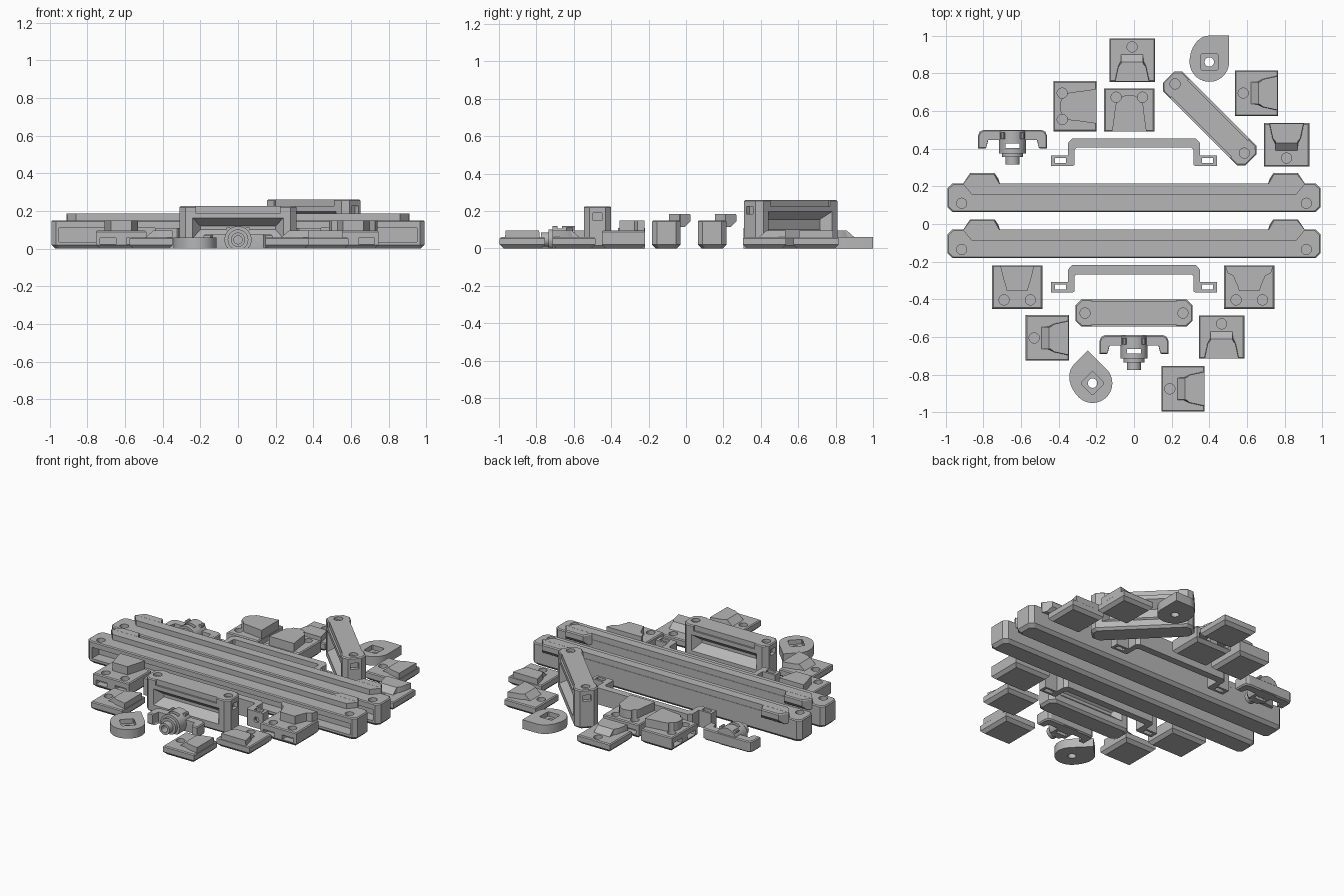
import bpy, bmesh, math
from mathutils import Matrix, Vector

if "Cube" in bpy.data.objects:
    bpy.data.objects.remove(bpy.data.objects["Cube"])

grey = bpy.data.materials.new("mid grey")
grey.diffuse_color = (0.47, 0.47, 0.47, 1)
grey.use_nodes = True
grey.node_tree.nodes["Principled BSDF"].inputs["Base Color"].default_value = grey.diffuse_color
TO_Y = Matrix.Rotation(math.pi / 2, 4, 'X')      # local z becomes -y
TURN = Matrix.Rotation(math.pi, 4, 'Z')


def circle(r, x=0, y=0, n=28, a0=0, a1=360, ry=None):
    full = abs(a1 - a0) == 360
    m = n if full else n - 1
    return [(x + r * math.cos(math.radians(a0 + (a1 - a0) * i / m)),
             y + (ry or r) * math.sin(math.radians(a0 + (a1 - a0) * i / m))) for i in range(n)]


def rect(x0, x1, y0, y1, c=0):
    if not c:
        return [(x0, y0), (x1, y0), (x1, y1), (x0, y1)]
    return [(x0 + c, y0), (x1 - c, y0), (x1, y0 + c), (x1, y1 - c),
            (x1 - c, y1), (x0 + c, y1), (x0, y1 - c), (x0, y0 + c)]


def mirror(half):
    """Closes a right-hand half outline with its mirror image."""
    return half + [(-x, y) for x, y in reversed(half)]


def loft(rings, m=Matrix()):
    """Solid through rings of (outline, height)."""
    return rings, m


def prism(pts, z0, z1, m=Matrix()):
    return loft([(pts, z0), (pts, z1)], m)


def inset(pts, d):
    """Shrinks an outline towards its middle by about d."""
    xs, ys = [p[0] for p in pts], [p[1] for p in pts]
    cx, cy = (min(xs) + max(xs)) / 2, (min(ys) + max(ys)) / 2
    sx, sy = 1 - 2 * d / (max(xs) - min(xs)), 1 - 2 * d / (max(ys) - min(ys))
    return [(cx + (x - cx) * sx, cy + (y - cy) * sy) for x, y in pts]


def chamfered(pts, z1, bottom=0.02, top=0.006):
    return loft([(inset(pts, bottom), 0), (pts, bottom), (pts, z1 - top), (inset(pts, top), z1)])


def to_mesh(solids, floor=False):
    bm = bmesh.new()
    for rings, m in solids:
        loops = [[bm.verts.new(m @ Vector((x, y, z))) for x, y in pts] for pts, z in rings]
        faces = [bm.faces.new(loops[0][::-1]), bm.faces.new(loops[-1])]
        n = len(loops[0])
        for a, b in zip(loops, loops[1:]):
            faces += [bm.faces.new((a[i], a[(i + 1) % n], b[(i + 1) % n], b[i])) for i in range(n)]
        bmesh.ops.recalc_face_normals(bm, faces=faces)
    if floor:
        for v in bm.verts:
            v.co.z = max(v.co.z, 0)
    me = bpy.data.meshes.new("part")
    bm.to_mesh(me)
    bm.free()
    return me


def part(name, solids, cuts, x, y, angle=0):
    ob = bpy.data.objects.new(name, to_mesh(solids, True))
    bpy.context.collection.objects.link(ob)
    cutter = bpy.data.objects.new("cutter", to_mesh(cuts))
    bpy.context.collection.objects.link(cutter)
    cutter.hide_render = True
    mod = ob.modifiers.new("cut", 'BOOLEAN')
    mod.operation, mod.solver, mod.object, mod.use_self = 'DIFFERENCE', 'EXACT', cutter, True
    bpy.context.view_layer.update()
    me = bpy.data.meshes.new_from_object(ob.evaluated_get(bpy.context.evaluated_depsgraph_get()))
    ob.modifiers.clear()
    ob.data = me
    bpy.data.objects.remove(cutter)
    me.materials.clear()
    me.materials.append(grey)
    for p in me.polygons:
        p.use_smooth = True
        p.material_index = 0
    me.set_sharp_from_angle(angle=math.radians(25))
    ob.location = (x, y, 0)
    ob.rotation_euler.z = math.radians(angle)


# Long rails: grooved body, raised ridge and two hooked tabs
def rail(name, y):
    body = rect(-0.99, 0.99, -0.076, 0.076, 0.025)
    ridge = mirror([(0.86, 0.015), (0.91, 0.075)])
    solids = [chamfered(body, 0.15), prism(ridge, 0.14, 0.185)]
    for s in (-1, 1):
        tab = [(s * 0.91, 0.07), (s * 0.87, 0.13), (s * 0.74, 0.13), (s * 0.71, 0.07)]
        low = [(s * 0.91, 0.07), (s * 0.89, 0.10), (s * 0.72, 0.10), (s * 0.71, 0.07)]
        solids.append(loft([(low, 0.115), (tab, 0.145), (tab, 0.178), (inset(tab, 0.006), 0.185)]))
    cuts = [prism(rect(-0.95, 0.95, 0.035, 0.11), 0.0, 0.12, TO_Y)]
    cuts += [prism(circle(0.027, s * 0.915, -0.03), 0.125, 0.25) for s in (-1, 1)]
    part(name, solids, cuts, 0, y)


rail("rear_rail", 0.14)
rail("front_rail", -0.105)


# Grip bars: tall bars with a tapered pocket on both long sides
def grip(name, h, x, y, angle):
    body = rect(-0.31, 0.31, -0.0725, 0.0725, 0.03)
    top = h - 0.06
    cuts = []
    for m in (Matrix(), TURN):
        cuts.append(loft([(rect(-0.2, 0.2, 0.10, top - 0.045), 0.02),
                          (rect(-0.25, 0.25, 0.045, top + 0.007), 0.085)], m @ TO_Y))
        cuts.append(prism(rect(-0.225, 0.225, top + 0.025, h + 0.1), 0.061, 0.1, m @ TO_Y))
        cuts.append(prism(circle(0.027, 0.26, 0), h - 0.02, h + 0.1, m))
        cuts.append(prism(rect(0.285, 0.35, -0.025, 0.025), h - 0.075, h - 0.035, m))
    part(name, [chamfered(body, h, 0.015)], cuts, x, y, angle)


grip("front_grip", 0.225, 0, -0.473, 0)
grip("angled_grip", 0.26, 0.402, 0.56, -45)

# Thin brackets: bridge with two slotted feet
bridge = mirror([(0.305, 0.025), (0.315, 0.015), (0.315, -0.065), (0.325, -0.072), (0.44, -0.072),
                 (0.44, -0.015), (0.35, -0.015), (0.35, 0.05), (0.33, 0.073)])
for name, y in (("rear_bracket", 0.38), ("front_bracket", -0.292)):
    cuts = []
    for s in (-1, 1):
        cuts.append(prism(rect(s * 0.39 - 0.03, s * 0.39 + 0.03, -0.057, -0.03), -0.1, 0.3))
        cuts.append(prism(circle(0.018, s * 0.39, 0.055, 16), 0.045, 0.1, TO_Y))
    part(name, [prism(bridge, 0, 0.11)], cuts, 0, y)

# Lever clips: U-shaped arms around a stepped barrel
arms = mirror([(0.135, -0.055), (0.145, -0.1), (0.183, -0.1), (0.183, -0.03), (0.174, -0.009), (0.155, 0)])
for name, x, y in (("rear_clip", -0.645, 0.5), ("front_clip", 0, -0.59)):
    solids = [chamfered(arms, 0.075, 0.008)]
    for r, a, b in ((0.072, 0.004, 0.125), (0.055, 0.12, 0.145), (0.038, 0.14, 0.185)):
        solids.append(prism(circle(r, 0, 0.047), a, b, TO_Y))
    for i in range(4):
        solids.append(prism(circle(0.012, -0.051 + 0.034 * i, 0.103, 10), 0.015, 0.05, TO_Y))
    cuts = [prism(rect(-0.038, 0.038, -0.097, -0.073), -0.1, 0.3),
            prism(circle(0.022, 0, 0.047), 0.13, 0.3, TO_Y)]
    part(name, solids, cuts, x, y)

# Teardrop cams with a square socket
drop = [(0.105, 0.14)] + circle(0.105, n=12, a0=90, a1=180, ry=0.14) + circle(0.105, n=24, a0=185, a1=360)
for name, x, y, angle in (("rear_cam", 0.4, 0.86, 0), ("front_cam", -0.22, -0.845, 45)):
    cuts = [prism(rect(-0.045, 0.045, -0.045, 0.045, 0.006), 0.03, 0.2), prism(circle(0.025), -0.1, 0.2)]
    part(name, [prism(drop, 0, 0.06)], cuts, x, y, angle)

# Low feet: base, sloped tab and one screw hole
foot = rect(-0.121, 0.121, -0.115, 0.115)
tab_low = mirror([(0.092, -0.113), (0.075, -0.035), (0.06, -0.005), (0.058, 0.03)])
tab_top = mirror([(0.09, -0.113), (0.073, -0.035), (0.06, -0.02), (0.058, -0.01)])
for i, (x, y, angle) in enumerate([(-0.01, 0.87, 0), (0.65, 0.695, 90), (0.81, 0.42, 180),
                                   (-0.46, -0.605, 90), (0.465, -0.6, 0), (0.26, -0.875, 90)]):
    part(f"low_foot_{i + 1}", [chamfered(foot, 0.06), loft([(tab_low, 0.05), (tab_low, 0.06), (tab_top, 0.095)])],
         [prism(circle(0.027, 0, 0.07), 0.03, 0.2)], x, y, angle)

# Tall feet: raised tongue, two screw holes and two nut slots
base = rect(-0.133, 0.133, -0.115, 0.115)
dome = [(-0.08, -0.03), (-0.092, -0.113), (0.092, -0.113), (0.08, -0.03)] + circle(0.076, 0, 0.005, 16, 0, 180)
tongue = mirror([(0.09, -0.113), (0.075, -0.05), (0.06, 0.0), (0.055, 0.02)])
flare = mirror([(0.128, -0.113), (0.115, -0.075), (0.085, -0.06), (0.06, 0.0), (0.055, 0.02)])
for i, (x, y, angle, shape) in enumerate([(-0.025, 0.605, 0, dome), (-0.313, 0.625, 90, dome),
                                          (-0.62, -0.335, 180, tongue), (0.612, -0.335, 180, flare)]):
    cuts = []
    for s in (-1, 1):
        cuts.append(prism(circle(0.027, s * 0.07, 0.068), 0.065, 0.2))
        cuts.append(prism(rect(s * 0.07 - 0.042, s * 0.07 + 0.042, 0.025, 0.055), 0.07, 0.2, TURN @ TO_Y))
    part(f"tall_foot_{i + 1}", [chamfered(base, 0.095), prism(shape, 0.085, 0.15)], cuts, x, y, angle)
